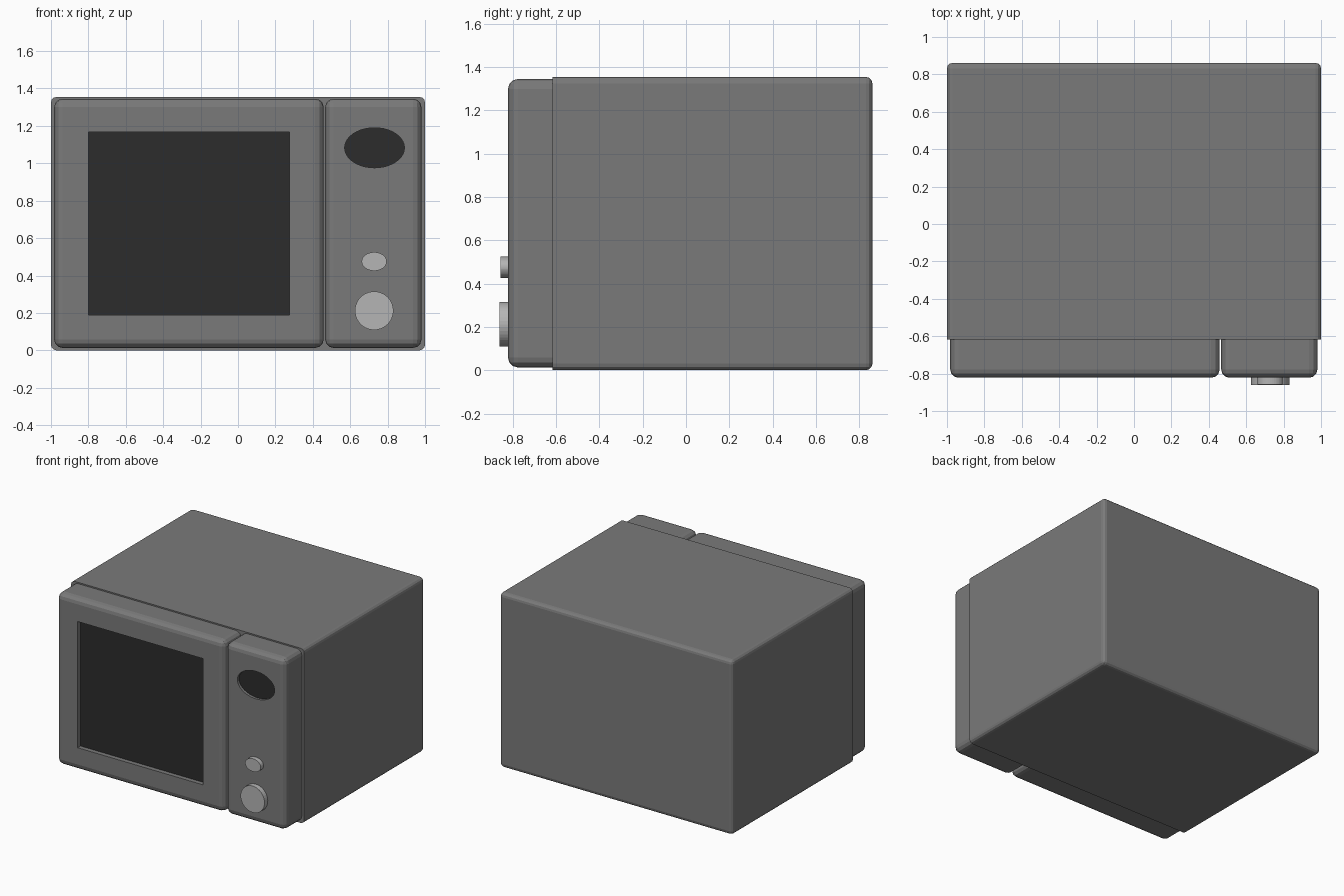
import bpy, bmesh, math
from mathutils import Matrix

if "Cube" in bpy.data.objects:
    bpy.data.objects.remove(bpy.data.objects["Cube"])


def material(name, v):
    m = bpy.data.materials.new(name)
    m.diffuse_color = (v, v, v, 1)
    m.use_nodes = True
    m.node_tree.nodes["Principled BSDF"].inputs["Base Color"].default_value = m.diffuse_color
    return m


GREY = material("casing grey", 0.195)
DARK = material("dark glass", 0.025)
LIGHT = material("light grey", 0.46)


def finish(bm, name, mat):
    bmesh.ops.recalc_face_normals(bm, faces=bm.faces[:])
    me = bpy.data.meshes.new(name)
    bm.to_mesh(me)
    bm.free()
    me.materials.append(mat)
    ob = bpy.data.objects.new(name, me)
    bpy.context.collection.objects.link(ob)
    return ob


def box(name, mat, x, y, z, bevel=0, segments=3, sharp_y=None):
    """Box from ranges; edges are bevelled except those in the plane y = sharp_y."""
    bm = bmesh.new()
    bmesh.ops.create_cube(bm, size=1)
    for v in bm.verts:
        for i, r in enumerate((x, y, z)):
            v.co[i] = r[0] if v.co[i] < 0 else r[1]
    if bevel:
        edges = [e for e in bm.edges
                 if not all(abs(v.co.y - sharp_y) < 1e-4 for v in e.verts)]
        bmesh.ops.bevel(bm, geom=edges, offset=bevel, segments=segments,
                        profile=0.5, affect='EDGES', clamp_overlap=True)
    return finish(bm, name, mat)


def disc(name, mat, x, z, rx, rz, y, bevel=0):
    """Elliptical cylinder along y, bevelled on its front rim if asked."""
    bm = bmesh.new()
    bmesh.ops.create_cone(bm, cap_ends=True, segments=40, radius1=1, radius2=1, depth=1)
    bm.transform(Matrix.Translation((x, (y[0] + y[1]) / 2, z))
                 @ Matrix.Diagonal((rx, y[1] - y[0], rz, 1))
                 @ Matrix.Rotation(math.pi / 2, 4, 'X'))
    return finish(bm, name, mat)


def cut(ob, cutter):
    mod = ob.modifiers.new("recess", 'BOOLEAN')
    mod.operation = 'DIFFERENCE'
    mod.solver = 'EXACT'
    mod.object = cutter
    cutter.hide_render = True
    bpy.context.view_layer.objects.active = ob
    bpy.ops.object.modifier_apply(modifier=mod.name)
    bpy.data.objects.remove(cutter)


SEAM, FRONT, BACK = -0.617, -0.822, 0.861

# Main casing
box("casing", GREY, (-1, 1), (SEAM, BACK), (0, 1.355), 0.03, 3, SEAM)

# Door with recessed window
door = box("door", GREY, (-0.983, 0.458), (FRONT, SEAM), (0.013, 1.345), 0.045, 3, SEAM)
wx, wz = (-0.80, 0.275), (0.188, 1.167)
cut(door, box("window_cutter", GREY, wx, (-0.9, FRONT + 0.04), wz))
box("window", DARK, wx, (FRONT + 0.035, FRONT + 0.041), wz)

# Control panel with recessed oval display
panel = box("control_panel", GREY, (0.466, 0.981), (FRONT, SEAM), (0.013, 1.345), 0.045, 3, SEAM)
oval = (0.73, 1.083, 0.16, 0.107)
cut(panel, disc("display_cutter", DARK, *oval, (-0.9, FRONT + 0.025)))
disc("display", DARK, *oval, (FRONT + 0.02, FRONT + 0.026))

# Button and dial
for name, z, rx, rz, y in (("button", 0.475, 0.067, 0.05, -0.857),
                           ("dial", 0.212, 0.103, 0.103, -0.861)):
    disc(name, LIGHT, 0.728, z, rx, rz, (y, FRONT + 0.01))
